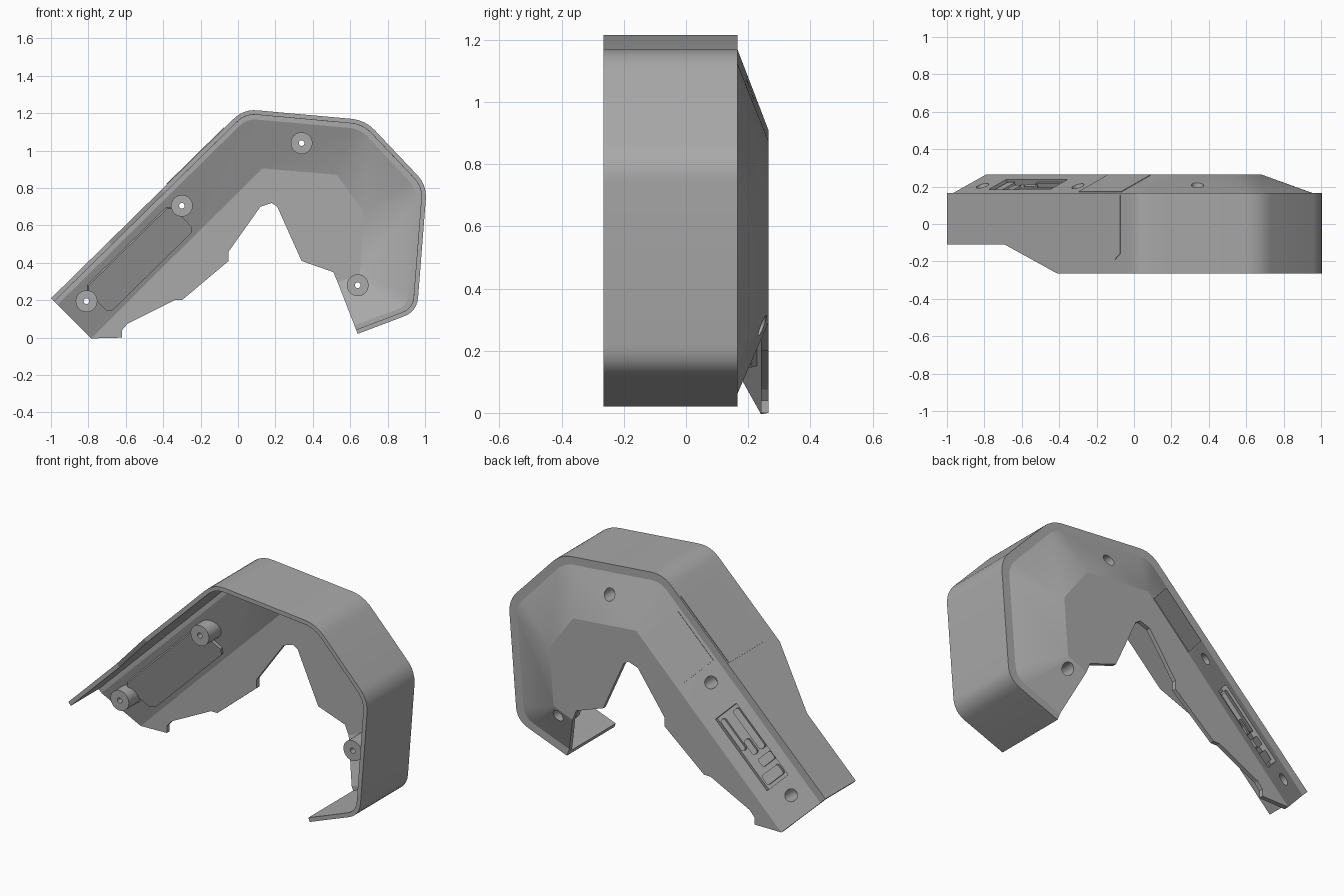
import bpy, bmesh, math
from mathutils import Vector as V

if "Cube" in bpy.data.objects:
    bpy.data.objects.remove(bpy.data.objects["Cube"])

grey = bpy.data.materials.new("plain grey")
grey.use_nodes = True
COL = (0.4, 0.4, 0.4, 1)
grey.diffuse_color = COL
grey.node_tree.nodes["Principled BSDF"].inputs["Base Color"].default_value = COL

Y = V((0, 1, 0))
FRONT, EDGE, BACK = -0.265, 0.165, 0.265   # depth of rim, ledge and back panel
LEDGE, SLOPE = 0.045, 0.4


def xz(x, z, y=0.0):
    return V((x, y, z))


def finish(name, bm):
    mesh = bpy.data.meshes.new(name)
    bm.to_mesh(mesh)
    bm.free()
    ob = bpy.data.objects.new(name, mesh)
    bpy.context.collection.objects.link(ob)
    mesh.materials.append(grey)
    return ob


def prism(name, pts, push):
    """Closed slab: a polygon pushed along a vector."""
    bm = bmesh.new()
    a = [bm.verts.new(p) for p in pts]
    b = [bm.verts.new(p + push) for p in pts]
    bm.faces.new(a)
    bm.faces.new(b[::-1])
    for i in range(len(a)):
        j = (i + 1) % len(a)
        bm.faces.new((a[j], a[i], b[i], b[j]))
    bmesh.ops.recalc_face_normals(bm, faces=bm.faces)
    return finish(name, bm)


def apply(ob, kind, **settings):
    mod = ob.modifiers.new(kind.lower(), kind)
    for k, v in settings.items():
        setattr(mod, k, v)
    bpy.context.view_layer.objects.active = ob
    bpy.ops.object.modifier_apply(modifier=mod.name)


def cut(ob, cutter):
    apply(ob, 'BOOLEAN', operation='DIFFERENCE', solver='EXACT', object=cutter)


# Corner outlines: outer wall, and edge of the flat back panel
outer = [xz(-1, .21), xz(.03, 1.222), xz(.68, 1.163), xz(1.01, .815), xz(.957, .14), xz(.64, .02)]
inner = [xz(-.79, 0), xz(.13, .91), xz(.53, .875), xz(.68, .67), xz(.655, .34), xz(.535, .29)]
ledge = [o.lerp(i, .15) for o, i in zip(outer, inner)]


def rounded(corners, reach, steps=6):
    """Open outline with rounded corners and two extra points on the arm."""
    a, b = corners[:2]
    out = [a, a.lerp(b, .3), a.lerp(b, .573)]
    for p, c, n in zip(corners, corners[1:], corners[2:]):
        s, e = c + (p - c).normalized() * reach, c + (n - c).normalized() * reach
        for k in range(steps + 1):
            t = k / steps
            out.append(s.lerp(c, t).lerp(c.lerp(e, t), t))
    return out + [corners[-1]]


def rim_depth(x):
    return FRONT + (-.11 - FRONT) * min(1, max(0, (-.41 - x) / .28))


wall = rounded(outer, .075)
rings = [
    [p + Y * rim_depth(p.x) for p in wall],
    [p + Y * EDGE for p in wall],
    [p + Y * EDGE for p in rounded(ledge, .06)],
    [p + Y * BACK for p in rounded(inner, 0)],
]
lower_edge = [(.51, .35), (.34, .41), (.21, .70), (.18, .72), (.12, .70), (-.05, .46), (-.05, .41),
              (-.3, .2), (-.34, .2), (-.59, .075), (-.62, .04), (-.62, 0)]

# Shell: wall, ledge, sloped band and flat back
bm = bmesh.new()
known = {}


def vert(p):
    key = tuple(round(c, 4) for c in p)
    if key not in known:
        known[key] = bm.verts.new(p)
    return known[key]


def face(pts):
    vs = list(dict.fromkeys(vert(p) for p in pts))
    if len(vs) > 2:
        return bm.faces.new(vs)


for r, s in zip(rings, rings[1:]):
    for i in range(len(r) - 1):
        face((r[i], r[i + 1], s[i + 1], s[i]))
back = face(rings[-1] + [xz(x, z, BACK) for x, z in lower_edge])
bmesh.ops.recalc_face_normals(bm, faces=bm.faces)
back.normal_update()
if back.normal.y < 0:
    bmesh.ops.reverse_faces(bm, faces=bm.faces)
shell = finish("cover_shell", bm)
apply(shell, 'SOLIDIFY', thickness=.024, offset=-1, use_even_offset=True)

# Frame of the sloped band on the long arm
U = (outer[1] - outer[0]).normalized()
N = V((U.z, 0, -U.x))
S = (Y - N * SLOPE).normalized()


def on_band(u, d, depth=0.0):
    return outer[0] + U * u + N * d + Y * (EDGE + SLOPE * (d - LEDGE)) - S * depth


def band_box(name, u0, u1, d0, d1, top, bottom, c=0.0):
    pts = [(u0 + c, d0), (u1 - c, d0), (u1, d0 + c), (u1, d1 - c),
           (u1 - c, d1), (u0 + c, d1), (u0, d1 - c), (u0, d0 + c)]
    if not c:
        pts = pts[::2]
        pts = [(u0, d0), (u1, d0), (u1, d1), (u0, d1)]
    return prism(name, [on_band(u, d, top) for u, d in pts], -S * (bottom - top))


# Pad behind the arm with a pocket sunk from outside
pad = band_box("arm_pad", .165, .805, .076, .26, .015, .045, .025)
pocket = band_box("pocket_cutter", .22, .68, .095, .23, -.03, .032)
cut(shell, pocket)
cut(pad, pocket)
bpy.data.objects.remove(pocket)

# Plain bars in the pocket
parts = [shell, pad]
for i, (u0, u1, d0, d1) in enumerate([(.24, .30, .11, .215), (.33, .38, .10, .18),
                                      (.41, .66, .105, .14), (.41, .50, .155, .185),
                                      (.46, .66, .195, .22)]):
    parts.append(band_box(f"pocket_bar_{i + 1}", u0, u1, d0, d1, .01, .036, .008))

# Screw bosses: sheared to the slope, with a recess open to the back
def boss(name, x, z, n, d):
    n = n.normalized()
    centre = xz(x, z, EDGE + SLOPE * (d - LEDGE))
    sides, deep = 32, .12
    # radius, distance below the surface, whether it follows the slope
    profile = [(.015, deep, 0), (.058, deep, 0), (.058, .012, 1),
               (.033, .012, 1), (.033, deep - .04, 0), (.015, deep - .04, 0)]
    b = bmesh.new()
    loops = []
    for rad, low, slanted in profile:
        loop = []
        for k in range(sides):
            a = math.tau * k / sides
            off = xz(math.cos(a) * rad, math.sin(a) * rad)
            loop.append(b.verts.new(centre + off + Y * (slanted * SLOPE * off.dot(n) - low)))
        loops.append(loop)
    for p, q in zip(loops, loops[1:] + loops[:1]):
        for k in range(sides):
            m = (k + 1) % sides
            b.faces.new((p[k], p[m], q[m], q[k]))
    bmesh.ops.recalc_face_normals(b, faces=b.faces)
    parts.append(finish(name, b))
    circle = [centre - Y * .08 + xz(math.cos(math.tau * k / sides), math.sin(math.tau * k / sides)) * .033
              for k in range(sides)]
    hole = prism("hole_cutter", circle, Y * .16)
    cut(shell, hole)
    bpy.data.objects.remove(hole)


boss("boss_arm_low", -.81, .195, N, .144)
boss("boss_arm_high", -.30, .705, N, .137)
boss("boss_top", .34, 1.04, xz(-.09, -1), .156)
boss("boss_bottom", .64, .28, xz(-.354, .935), .243)

# Thin plain panels wrapped over the arm's edge
outline = [(.87, EDGE - .01), (.87, -.16), (.91, -.19), (1.26, -.19), (1.30, -.16), (1.30, EDGE - .01)]
parts.append(prism("wall_panel", [outer[0] + U * u + Y * y + N * .002 for u, y in outline], -N * .006))
parts.append(band_box("band_panel", .93, 1.25, .06, .285, -.004, .004))

# Smooth rounded corners, crisp edges
bpy.ops.object.select_all(action='DESELECT')
for ob in parts:
    ob.select_set(True)
bpy.context.view_layer.objects.active = shell
bpy.ops.object.shade_smooth_by_angle(angle=math.radians(18))
